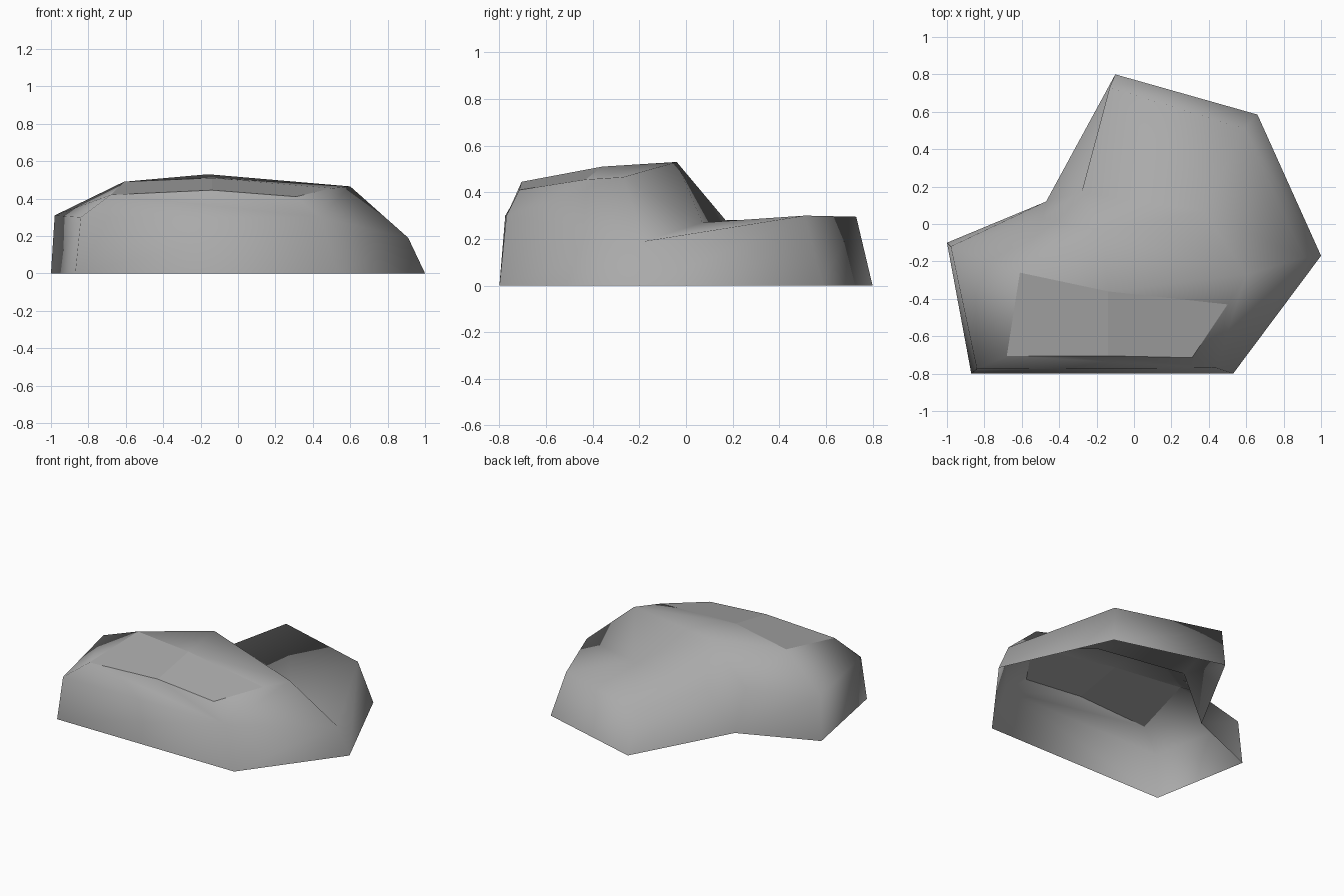
import bpy
import bmesh

cube = bpy.data.objects.get("Cube")
if cube:
    bpy.data.objects.remove(cube, do_unlink=True)

# Grey stone
stone = bpy.data.materials.new("grey_stone")
stone.use_nodes = True
stone.diffuse_color = (0.4, 0.4, 0.4, 1)
stone.node_tree.nodes["Principled BSDF"].inputs["Base Color"].default_value = stone.diffuse_color

# Footprint corners on the ground, counter-clockwise
foot = [(-.87, -.8), (.53, -.8), (1, -.17), (.66, .585), (-.1, .8), (-.47, .12), (-1, -.1)]
# Shoulder corner above each footprint corner
shoulder = [(-.84, -.775, .3), (.44, -.77, .3), (.91, -.18, .19), (.59, .51, .3),
            (-.13, .73, .295), (-.49, .03, .29), (-.98, -.12, .31)]
# Points on the crown
crown = {
    "brow_right": (-.68, -.705, .42), "brow_mid": (-.14, -.705, .445), "brow_left": (.31, -.715, .41),
    "slope_right": (-.61, -.26, .49), "slope_mid": (-.14, -.36, .51), "slope_left": (.5, -.43, .455),
    "side": (.6, -.27, .465), "peak": (-.16, -.04, .53),
    "valley": (.37, .07, .27), "notch": (-.28, .17, .28),
}
names = ["front_right", "front_left", "left", "back_left", "back", "inner", "right"]

bm = bmesh.new()
base = [bm.verts.new((x, y, 0)) for x, y in foot]
point = {name: bm.verts.new(co) for name, co in zip(names, shoulder)}
point.update({name: bm.verts.new(co) for name, co in crown.items()})


def face(text):
    return bm.faces.new([point[name] for name in text.split()])


# Side walls, open underneath
for i, name in enumerate(names):
    j = (i + 1) % len(names)
    if name == "back":
        bm.faces.new((base[i], base[j], point["notch"], point["back"]))
        bm.faces.new((base[j], point["inner"], point["notch"]))
    else:
        bm.faces.new((base[i], base[j], point[names[j]], point[name]))

# Front wall top, corners and crown
for text in (
    "front_right front_left brow_left brow_mid brow_right",
    "front_left slope_left brow_left",
    "front_left left side slope_left",
    "right front_right brow_right slope_right",
    "slope_right slope_mid peak",
    "slope_mid slope_left side peak",
    "side valley peak",
    "side left valley",
    "left back_left valley",
    "valley back_left back notch",
    "valley notch peak",
    "peak notch inner",
    "slope_right peak inner",
    "slope_right inner right",
):
    face(text)

for f in bm.faces:
    f.smooth = True

# Flat sloping panel behind the brow, with crisp edges
for text in ("brow_right brow_mid slope_mid slope_right",
             "brow_mid brow_left slope_left slope_mid"):
    panel = face(text)
    for edge in panel.edges:
        edge.smooth = False

mesh = bpy.data.meshes.new("rock")
bm.to_mesh(mesh)
bm.free()
mesh.materials.append(stone)
rock = bpy.data.objects.new("rock", mesh)
bpy.context.collection.objects.link(rock)
